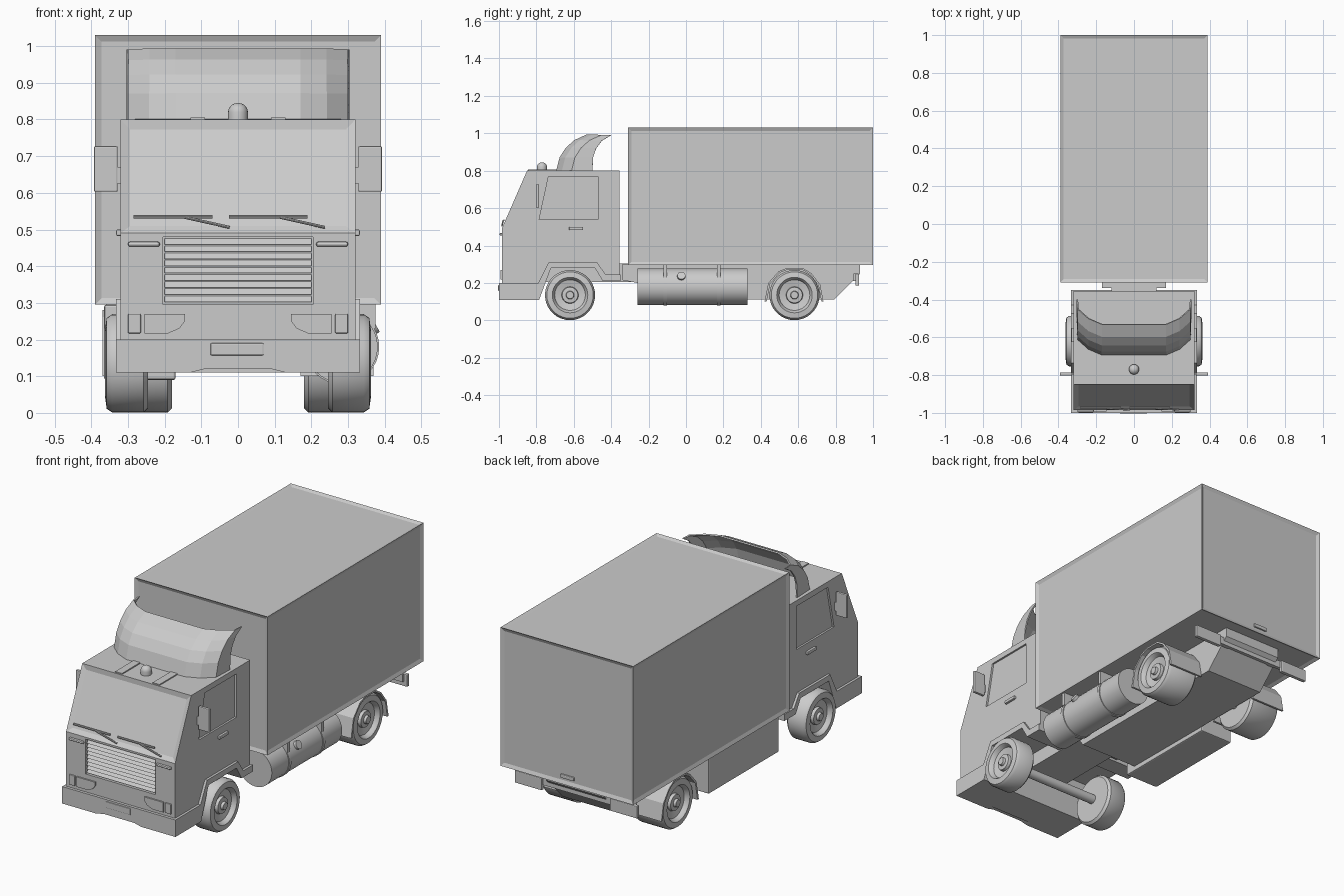
import bpy, bmesh, math
from mathutils import Vector, Matrix

if "Cube" in bpy.data.objects:
    bpy.data.objects.remove(bpy.data.objects["Cube"])


def finish(name, bm, smooth=False):
    bmesh.ops.remove_doubles(bm, verts=bm.verts, dist=1e-5)
    bmesh.ops.recalc_face_normals(bm, faces=bm.faces)
    me = bpy.data.meshes.new(name)
    bm.to_mesh(me)
    bm.free()
    ob = bpy.data.objects.new(name, me)
    bpy.context.collection.objects.link(ob)
    if smooth:
        activate(ob)
        bpy.ops.object.shade_smooth_by_angle(angle=math.radians(35))
    return ob


def activate(ob):
    bpy.ops.object.select_all(action='DESELECT')
    ob.select_set(True)
    bpy.context.view_layer.objects.active = ob


def prism(name, pts, axis, a, b, inset=None):
    """Extrude a 2D outline along x (y,z points) or y (x,z points)."""
    bm = bmesh.new()
    put = (lambda p, d: (d, p[0], p[1])) if axis == 'x' else (lambda p, d: (p[0], d, p[1]))
    lo = [bm.verts.new(put(p, a)) for p in pts]
    hi = [bm.verts.new(put(p, b)) for p in pts]
    n = len(pts)
    bm.faces.new(lo)
    bm.faces.new(hi)
    for i in range(n):
        bm.faces.new((lo[i], lo[(i + 1) % n], hi[(i + 1) % n], hi[i]))
    bmesh.ops.recalc_face_normals(bm, faces=bm.faces)
    if inset:
        pick, thick, depth = inset
        faces = [f for f in bm.faces if pick(f)]
        bmesh.ops.inset_individual(bm, faces=faces, thickness=thick, depth=depth, use_even_offset=True)
    return finish(name, bm)


def box(name, x, y, z, bevel=0, inset=None):
    ob = prism(name, [(y[0], z[0]), (y[1], z[0]), (y[1], z[1]), (y[0], z[1])], 'x', x[0], x[1], inset)
    if bevel:
        m = ob.modifiers.new("bevel", 'BEVEL')
        m.width, m.segments = bevel, 2
    return ob


def rod(name, p, q, r, n=24):
    p, q = Vector(p), Vector(q)
    bm = bmesh.new()
    mat = Matrix.Translation((p + q) / 2) @ (q - p).to_track_quat('Z', 'Y').to_matrix().to_4x4()
    bmesh.ops.create_cone(bm, cap_ends=True, segments=n, radius1=r, radius2=r,
                          depth=(q - p).length, matrix=mat)
    return finish(name, bm, True)


def lathe(name, profile, centre, axis, n=32):
    """Revolve (offset along axis, radius) points about the x or z axis."""
    bm = bmesh.new()
    rings = []
    for d, r in profile:
        ring = []
        for i in range(n):
            t = 2 * math.pi * i / n
            c, s = max(r, 1e-7) * math.cos(t), max(r, 1e-7) * math.sin(t)
            ring.append(bm.verts.new(Vector(centre) + Vector((d, c, s) if axis == 'x' else (c, s, d))))
        rings.append(ring)
    for A, B in zip(rings, rings[1:]):
        for i in range(n):
            bm.faces.new((A[i], A[(i + 1) % n], B[(i + 1) % n], B[i]))
    return finish(name, bm, True)


def cut(target, cutter):
    m = target.modifiers.new("cut", 'BOOLEAN')
    m.operation, m.object = 'DIFFERENCE', cutter
    activate(target)
    bpy.ops.object.modifier_apply(modifier=m.name)
    bpy.data.objects.remove(cutter)


# cargo box with recessed panels, and rear latch
box("cargo_box", (-.39, .39), (-.31, 1), (.295, 1.03), inset=(lambda f: True, .018, -.008))
box("cargo_latch", (-.04, .04), (.985, 1.0), (.325, .345), .004)

# cab with recessed windscreen
cab = prism("cab", [(-.985, .12), (-.985, .49), (-.85, .8), (-.355, .8), (-.355, .22), (-.43, .22),
                    (-.475, .29), (-.735, .29), (-.79, .12)], 'x', -.32, .32,
            (lambda f: f.normal.y < -.5 and f.normal.z > .2, .025, -.01))
cut(cab, box("grille_cutter", (-.205, .205), (-1.02, -.968), (.295, .48)))
for s in (-1, 1):
    win = [(-.785, .54), (-.47, .54), (-.47, .77), (-.735, .77)]
    cut(cab, prism("window_cutter", win, 'x', s * .31, s * .35))

# bumper and wheel arch skirt
skirt = prism("bumper_skirt", [(-1, .11), (-1, .2), (-.79, .2), (-.735, .31), (-.475, .31), (-.43, .245),
                               (-.35, .245), (-.35, .21), (-.445, .21), (-.487, .28), (-.722, .28),
                               (-.785, .11)], 'x', -.333, .333)
cut(skirt, prism("bumper_notch_cutter", [(-.13, .1), (-.13, .11), (-.09, .12), (.09, .12), (.13, .11), (.13, .1)],
                 'y', -1.05, -.97))
box("number_plate", (-.075, .07), (-1.004, -.99), (.157, .19), .003)

# grille slats
for i in range(9):
    z = .303 + i * .0195
    prism("grille_slat", [(-.97, z), (-.984, z), (-.97, z + .016), (-.965, z + .016)], 'x', -.2, .2)

# roof beacon and roof strips
dome = [(0, 0), (0, .027), (.02, .027)] + [(.02 + .025 * math.sin(t * math.pi / 10), .027 * math.cos(t * math.pi / 10))
                                         for t in range(1, 6)]
lathe("beacon", dome, (0, -.77, .8), 'z', 20)

# paired cab details
for s in (-1, 1):
    X = lambda a, b: (min(s * a, s * b), max(s * a, s * b))
    box("roof_strip", X(.09, .13), (-.845, -.62), (.798, .806))
    prism("headlight", [(s * x, z) for x, z in [(.255, .217), (.19, .217), (.16, .23), (.145, .25), (.145, .27),
                                               (.255, .27)]], 'y', -.993, -.97)
    box("side_lamp", X(.265, .3), (-.993, -.97), (.217, .27), .003)
    box("indicator", X(.213, .3), (-.997, -.98), (.453, .467), .006)
    box("door_handle", X(.31, .332), (-.625, -.55), (.482, .5), .004)
    box("mirror", X(.328, .393), (-.802, -.786), (.603, .727), .004)
    box("mirror_arm", X(.31, .335), (-.799, -.789), (.625, .67))

# wipers
for x in (-.285, -.025):
    rod("wiper_blade", (x, -.973, .535), (x + .215, -.973, .535), .005, 8)
    rod("wiper_arm", (x + .14, -.977, .533), (x + .262, -.984, .506), .004, 8)

# curved wind deflector on the roof
bm = bmesh.new()
rows = []
for k, (y, z) in enumerate([(-.69, .8), (-.672, .87), (-.64, .92), (-.595, .96), (-.53, .99)]):
    half = [(.17, 0), (.24, .03), (.296, .08), (.3, .19 - .015 * k)]
    sect = [(-x, d) for x, d in reversed(half)] + half
    rows.append([bm.verts.new((x, y + d, z)) for x, d in sect])
for A, B in zip(rows, rows[1:]):
    for i in range(len(A) - 1):
        bm.faces.new((A[i], A[i + 1], B[i + 1], B[i]))
deflector = finish("wind_deflector", bm)
sol = deflector.modifiers.new("thickness", 'SOLIDIFY')
sol.thickness, sol.offset = .008, 0

# chassis
box("front_frame", (-.12, .12), (-.8, -.15), (.205, .305))
prism("chassis", [(-.34, .3), (-.34, .215), (-.26, .2), (-.2, .115), (.79, .11), (.93, .25), (.93, .3)],
      'x', -.17, .17)

# wheels, axles and rear mudguards
guard = [(.42, .1), (.44, .2), (.495, .262), (.54, .28), (.625, .28), (.672, .25), (.718, .19), (.735, .1)]
inner = [(.58 + (y - .58) * .93, .1 + (z - .1) * .95) for y, z in guard]
for y, xin in ((-.62, .245), (.58, .18)):
    rod("axle", (-.3, y, .136), (.3, y, .136), .025, 16)
    for s in (-1, 1):
        tyre = [(xin, 0), (xin, .122), (xin + .012, .134), (.343, .134), (.358, .124), (.362, .095), (.356, .09),
                (.338, .082), (.33, .045), (.345, .042), (.347, .022), (.36, .019), (.36, 0)]
        lathe("wheel", [(s * d, r) for d, r in tyre], (0, y, .135), 'x', 36)
for s in (-1, 1):
    prism("mudguard", guard + inner[::-1], 'x', s * .17, s * .37)

# fuel tank with straps and cap
rod("fuel_tank", (.283, -.26, .18), (.283, .33, .18), .098, 32)
for y in (-.11, .175):
    rod("tank_strap", (.283, y - .009, .18), (.283, y + .009, .18), .102, 32)
    box("strap_hanger", (.2, .375), (y - .009, y + .009), (.23, .3))
rod("tank_cap", (.34, -.025, .22), (.376, -.025, .24), .022, 16)

# equipment locker on the other side
box("side_locker", (-.365, -.17), (-.26, .33), (.09, .295), .006)

# rear light bar
box("rear_bar", (-.34, .34), (.895, .912), (.21, .25))
for s in (-1, 1):
    box("tail_light", (min(s * .2, s * .36), max(s * .2, s * .36)), (.905, .925), (.185, .25), .004)
    box("bar_bracket", (s * .15 - .02, s * .15 + .02), (.88, .905), (.21, .3))
